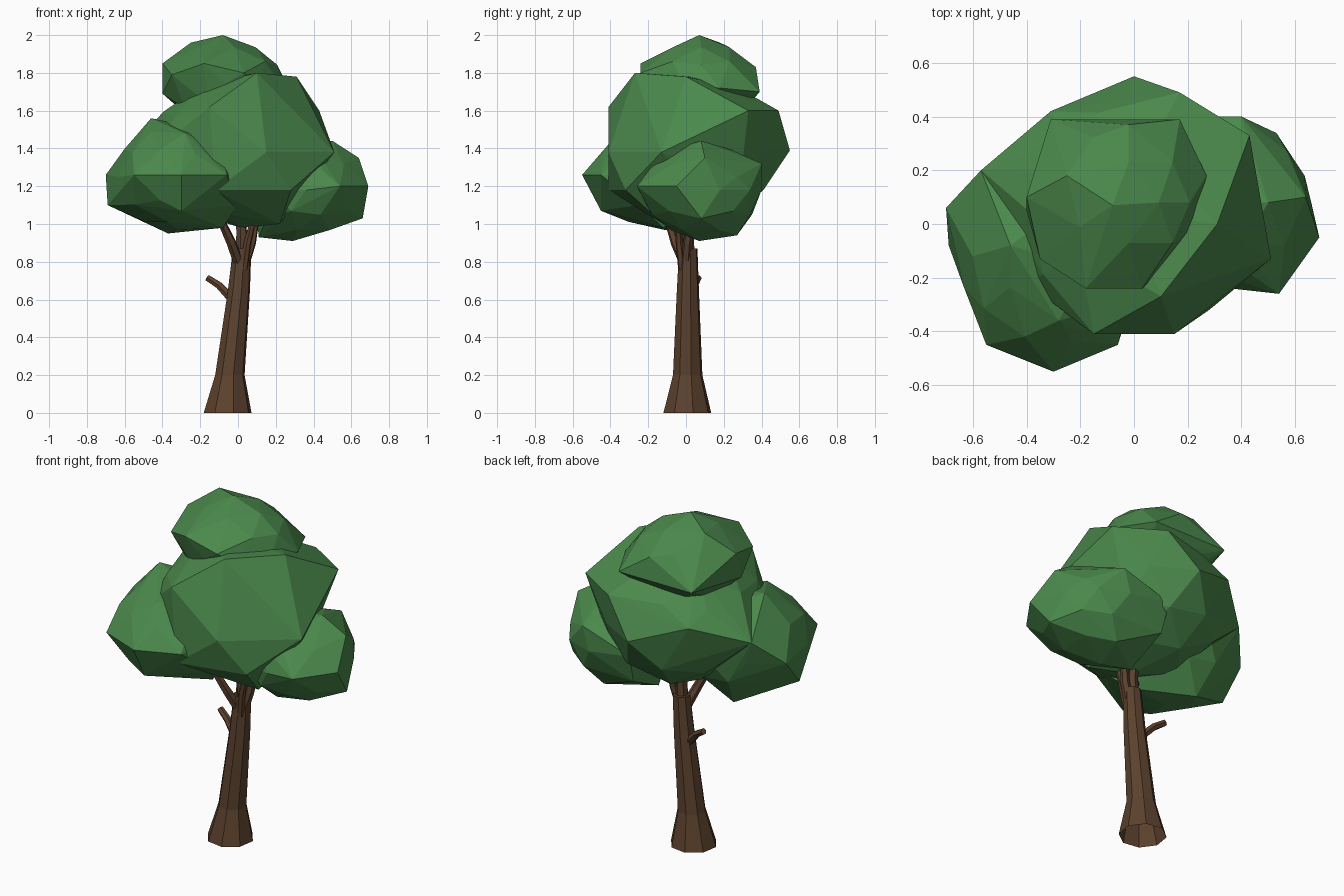
import bpy, bmesh, math
from mathutils import Vector


def material(name, rgb):
    m = bpy.data.materials.new(name)
    m.diffuse_color = (*rgb, 1)
    return m


LEAF = material("leaf green", (0.070, 0.25, 0.072))
BARK = material("bark brown", (0.107, 0.054, 0.027))


def finish(bm, name, mat):
    bmesh.ops.recalc_face_normals(bm, faces=bm.faces)
    me = bpy.data.meshes.new(name)
    bm.to_mesh(me)
    bm.free()
    me.materials.append(mat)
    ob = bpy.data.objects.new(name, me)
    bpy.context.collection.objects.link(ob)


def limb(name, path, sides, flat=False):
    """Tapered tube through (x, y, z, radius) stations, open at its foot."""
    bm = bmesh.new()
    pts = [Vector(p[:3]) for p in path]
    rings = []
    for i, p in enumerate(path):
        d = pts[min(i + 1, len(pts) - 1)] - pts[max(i - 1, 0)]
        if flat:
            d = Vector((0, 0, 1))
        q = Vector((0, 0, 1)).rotation_difference(d)
        ring = []
        for k in range(sides):
            a = 2 * math.pi * (k + 0.3) / sides
            ring.append(bm.verts.new(pts[i] + q @ Vector((math.cos(a), math.sin(a), 0)) * p[3]))
        rings.append(ring)
    for r, s in zip(rings, rings[1:]):
        for k in range(sides):
            n = (k + 1) % sides
            bm.faces.new((r[k], r[n], s[n], s[k]))
    bm.faces.new(rings[-1])
    finish(bm, name, BARK)


def clump(name, centre, radii, corners):
    """Faceted leaf clump: ellipsoid with its nearest points drawn out to given corners."""
    c, r = Vector(centre), Vector(radii)
    src = bmesh.new()
    bmesh.ops.create_icosphere(src, subdivisions=2, radius=1)
    dirs = [v.co.normalized() for v in src.verts]
    src.free()
    pts = [c + Vector(d[i] * r[i] for i in range(3)) for d in dirs]
    free = set(range(len(pts)))
    for p in map(Vector, corners):
        d = Vector((p - c)[i] / r[i] for i in range(3)).normalized()
        best = max(sorted(free), key=lambda k: dirs[k].dot(d))
        free.discard(best)
        pts[best] = p
    bm = bmesh.new()
    for p in pts:
        bm.verts.new(p)
    bmesh.ops.convex_hull(bm, input=bm.verts)
    bmesh.ops.delete(bm, geom=[v for v in bm.verts if not v.link_faces], context='VERTS')
    finish(bm, name, LEAF)


# Trunk with flared foot and slight lean
limb("trunk", [(-0.055, 0.007, 0, 0.13), (-0.043, 0.009, 0.2, 0.08),
               (0.005, 0.01, 0.65, 0.06), (0.022, 0.012, 0.87, 0.05)], 8, True)

# Forking branches reaching into the crown
limb("left_branch", [(0.01, 0.0, 0.78, 0.03), (-0.035, -0.055, 0.90, 0.026), (-0.1, -0.10, 1.04, 0.02)], 6)
limb("right_branch", [(0.03, 0.0, 0.78, 0.03), (0.07, 0.01, 0.90, 0.026), (0.10, 0.03, 1.06, 0.02)], 6)
limb("middle_branch", [(0.02, 0.01, 0.80, 0.04), (0.02, 0.01, 0.95, 0.03), (0.01, 0.02, 1.08, 0.024)], 6)
limb("front_branch", [(0.03, -0.02, 0.76, 0.022), (0.05, -0.035, 0.9, 0.02), (0.085, -0.04, 1.04, 0.016)], 6)

# Broken side stub
limb("side_stub", [(-0.03, 0.02, 0.60, 0.024), (-0.10, 0.045, 0.675, 0.021), (-0.162, 0.065, 0.715, 0.018)], 6)

# Leaf clumps
clump("middle_leaves", (-0.02, 0.05, 1.39), (0.44, 0.45, 0.39), [
    (0.1, -0.27, 1.80), (0.0, 0.55, 1.39), (0.43, 0.33, 1.60), (-0.57, 0.2, 1.4),
    (0.51, -0.13, 1.38), (0.31, 0.0, 1.78), (-0.12, -0.41, 1.18), (-0.31, 0.42, 1.5),
    (0.17, 0.49, 1.6), (0.28, -0.32, 1.18), (-0.15, -0.41, 1.62), (0.15, -0.41, 1.38),
    (0.02, 0.0, 0.98), (0.22, -0.12, 1.0), (-0.40, -0.22, 1.42)])
clump("left_leaves", (-0.32, -0.12, 1.25), (0.33, 0.37, 0.28), [
    (-0.70, 0.06, 1.26), (-0.69, -0.08, 1.10), (-0.55, -0.45, 1.26), (-0.30, -0.55, 1.26),
    (-0.06, -0.45, 1.26), (-0.37, 0.08, 0.95), (-0.57, 0.2, 1.4), (-0.30, -0.45, 1.07),
    (-0.46, -0.08, 1.56), (0.0, -0.25, 1.1), (-0.08, -0.12, 0.98), (-0.28, -0.36, 1.48)])
clump("right_leaves", (0.36, 0.08, 1.18), (0.29, 0.32, 0.25), [
    (0.69, -0.05, 1.20), (0.66, 0.08, 1.03), (0.57, 0.27, 1.25), (0.40, 0.40, 1.32),
    (0.54, -0.26, 1.20), (0.50, 0.08, 1.44), (0.29, 0.07, 0.91), (0.64, 0.1, 1.35),
    (0.35, 0.27, 0.94), (0.09, 0.40, 1.22), (0.10, 0.35, 1.05), (0.11, 0.1, 0.93)])
clump("top_leaves", (-0.07, 0.08, 1.74), (0.31, 0.30, 0.23), [
    (-0.08, 0.07, 2.0), (-0.40, 0.1, 1.85), (-0.25, 0.18, 1.96), (-0.31, 0.39, 1.7),
    (0.17, 0.39, 1.7), (0.27, 0.18, 1.72), (0.03, -0.24, 1.80), (-0.18, -0.24, 1.85),
    (-0.02, 0.37, 1.83), (-0.35, -0.13, 1.79), (-0.40, 0.05, 1.69)])
